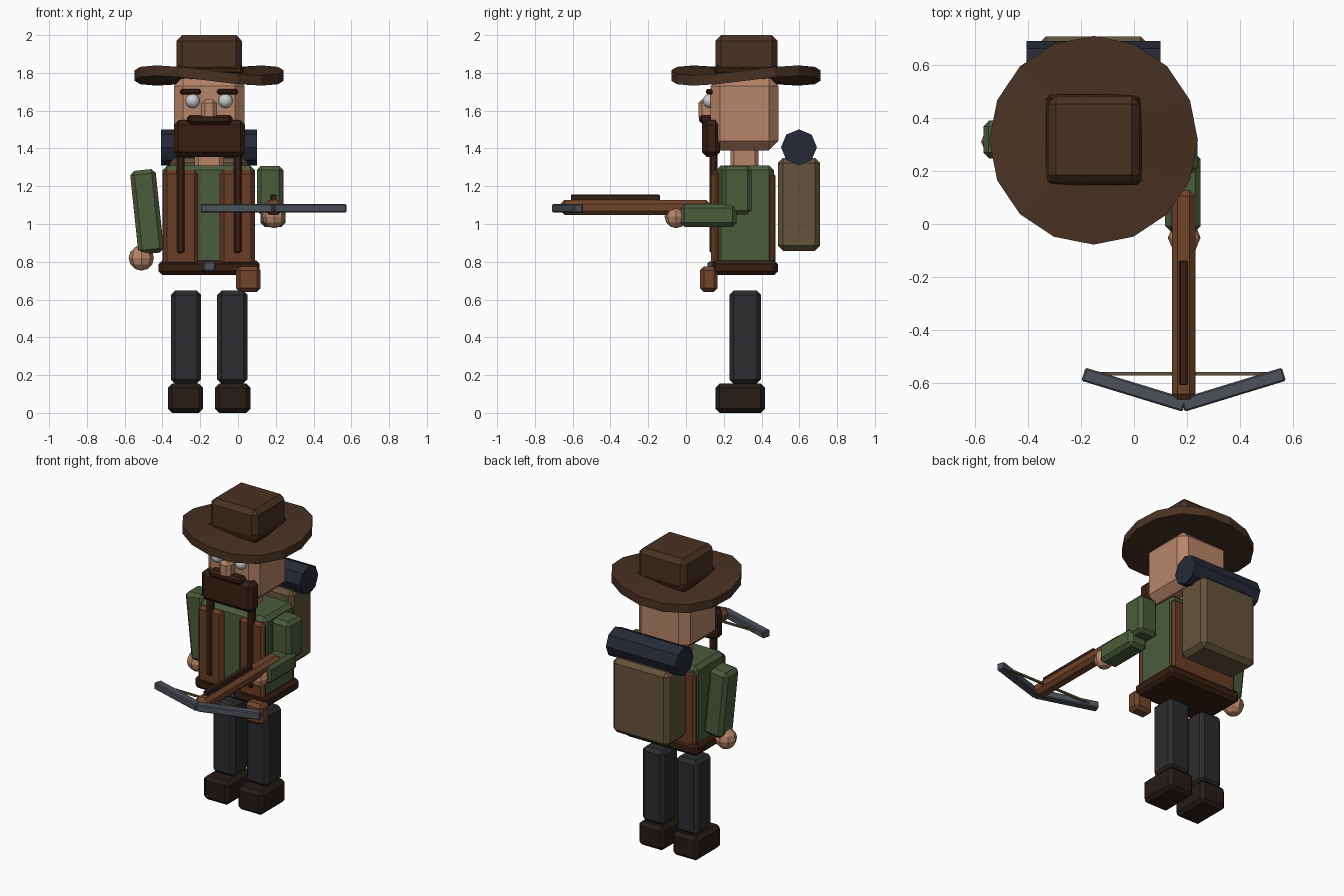
import bpy, bmesh, math
from mathutils import Matrix, Vector

if "Cube" in bpy.data.objects:
    bpy.data.objects.remove(bpy.data.objects["Cube"])


def mat(name, r, g, b):
    m = bpy.data.materials.new(name)
    m.diffuse_color = tuple((c / 255) ** 2.2 for c in (r, g, b)) + (1,)
    m.use_nodes = True
    m.node_tree.nodes["Principled BSDF"].inputs["Base Color"].default_value = m.diffuse_color
    return m


HAT = mat("hat_brown", 74, 53, 40)
DARK = mat("dark_brown", 58, 36, 26)
SKIN = mat("skin", 182, 132, 104)
GREEN = mat("shirt_green", 76, 92, 62)
VEST = mat("vest_leather", 104, 62, 42)
WOOD = mat("wood", 112, 70, 46)
CLOTH = mat("trouser_grey", 48, 48, 50)
BOOT = mat("boot", 42, 34, 28)
PACK = mat("canvas", 100, 84, 62)
ROLL = mat("bedroll_blue", 42, 46, 58)
STEEL = mat("steel", 78, 82, 90)
EYE = mat("eye", 205, 205, 205)
CX = -0.153   # body centre line


def finish(name, bm, m, bevel=0.0):
    if bevel:
        bmesh.ops.bevel(bm, geom=bm.edges[:], offset=bevel, segments=1,
                        affect='EDGES', clamp_overlap=True)
    bmesh.ops.recalc_face_normals(bm, faces=bm.faces[:])
    me = bpy.data.meshes.new(name)
    bm.to_mesh(me)
    bm.free()
    me.materials.append(m)
    ob = bpy.data.objects.new(name, me)
    bpy.context.collection.objects.link(ob)
    return ob


def box(name, x, y, z, m, bevel=0.02):
    """Chamfered box from its extents on each axis."""
    bm = bmesh.new()
    bmesh.ops.create_cube(bm, size=1)
    for v in bm.verts:
        v.co = [(r[0] + r[1]) / 2 + c * (r[1] - r[0]) for r, c in zip((x, y, z), v.co)]
    return finish(name, bm, m, bevel)


def pair(name, x, y, z, m, bevel=0.02):
    """Box on the +x side and its mirror about the body centre line."""
    box(name + "_left", x, y, z, m, bevel)
    box(name + "_right", (2 * CX - x[1], 2 * CX - x[0]), y, z, m, bevel)


def ball(name, p, r, m, seg, rings):
    bm = bmesh.new()
    bmesh.ops.create_uvsphere(bm, u_segments=seg, v_segments=rings, radius=r,
                              matrix=Matrix.Translation(p))
    return finish(name, bm, m)


# Hat: wavy brim and crown
bm = bmesh.new()
bmesh.ops.create_cone(bm, cap_ends=True, cap_tris=True, segments=16,
                      radius1=0.395, radius2=0.395, depth=0.055)
for v in bm.verts:
    r = v.co.xy.length
    v.co.z += 0.026 * (r / 0.395) * math.sin(2 * math.atan2(v.co.y, v.co.x))
    v.co += Vector((CX, 0.317, 1.786))
finish("hat_brim", bm, HAT)
box("hat_crown", (-0.325, 0.02), (0.155, 0.485), (1.79, 2.0), HAT, 0.03)
box("hat_band", (-0.333, 0.028), (0.148, 0.49), (1.79, 1.838), DARK, 0.015)

# Head and face
box("head", (-0.34, 0.035), (0.13, 0.49), (1.39, 1.78), SKIN, 0.05)
box("neck", (-0.23, -0.077), (0.235, 0.385), (1.28, 1.42), SKIN)
box("nose", (-0.195, -0.112), (0.065, 0.16), (1.55, 1.66), SKIN, 0.02)
pair("brow", (-0.11, 0.0), (0.105, 0.145), (1.685, 1.716), DARK, 0.01)
for side, x in (("left", -0.066), ("right", -0.24)):
    e = ball("eye_" + side, (x, 0.127, 1.652), 0.038, EYE, 12, 8)
    e.data.polygons.foreach_set("use_smooth", [True] * len(e.data.polygons))
box("moustache", (-0.27, -0.03), (0.07, 0.14), (1.53, 1.578), DARK, 0.015)
box("beard", (-0.34, 0.037), (0.085, 0.18), (1.355, 1.55), DARK, 0.025)

# Torso, vest, straps, belt
box("torso", (-0.40, 0.09), (0.16, 0.465), (0.78, 1.31), GREEN, 0.025)
pair("vest_front", (-0.095, 0.09), (0.133, 0.185), (0.78, 1.285), VEST, 0.02)
box("vest_back", (-0.395, 0.088), (0.435, 0.475), (0.78, 1.27), VEST, 0.015)
pair("pack_strap", (-0.024, 0.02), (0.125, 0.167), (0.845, 1.39), DARK, 0.01)
box("belt", (-0.42, 0.115), (0.135, 0.487), (0.73, 0.808), DARK, 0.02)
box("buckle", (-0.186, -0.12), (0.115, 0.15), (0.748, 0.802), STEEL, 0.008)
box("belt_pouch", (-0.01, 0.12), (0.075, 0.168), (0.64, 0.775), WOOD, 0.02)

# Legs and boots
pair("leg", (-0.11, 0.05), (0.23, 0.397), (0.155, 0.647), CLOTH, 0.022)
pair("boot", (-0.122, 0.065), (0.155, 0.417), (0.0, 0.155), BOOT, 0.022)

# Hanging arm, tilted slightly
arm = box("hanging_arm", (-0.068, 0.068), (-0.072, 0.072), (-0.222, 0.222), GREEN, 0.022)
arm.data.transform(Matrix.Translation((-0.482, 0.32, 1.065)) @ Matrix.Rotation(math.radians(-6), 4, 'Y'))
ball("hanging_hand", (-0.512, 0.312, 0.82), 0.067, SKIN, 8, 6)

# Aiming arm, bent at the elbow
box("upper_arm", (0.10, 0.24), (0.19, 0.347), (1.05, 1.308), GREEN, 0.022)
box("forearm", (0.118, 0.252), (-0.03, 0.268), (0.985, 1.107), GREEN, 0.022)
ball("aiming_hand", (0.19, -0.052, 1.04), 0.062, SKIN, 8, 6)

# Crossbow: stock, rail, two limbs, string
BX = 0.188
box("bow_stock", (BX - 0.045, BX + 0.045), (-0.665, 0.128), (1.048, 1.128), WOOD, 0.022)
box("bow_rail", (BX - 0.017, BX + 0.017), (-0.61, -0.138), (1.12, 1.155), DARK, 0.005)
for side, s in (("left", 1), ("right", -1)):
    limb = box("bow_limb_" + side, (-0.2, 0.2), (-0.026, 0.026), (-0.023, 0.023), STEEL, 0.006)
    limb.data.transform(Matrix.Translation((BX + s * 0.188, -0.627, 1.083))
                        @ Matrix.Rotation(s * math.radians(17), 4, 'Z'))
box("bow_string", (BX - 0.335, BX + 0.335), (-0.573, -0.561), (1.077, 1.089), PACK, 0)

# Backpack and bedroll
box("backpack", (-0.36, 0.052), (0.486, 0.71), (0.858, 1.35), PACK, 0.027)
bm = bmesh.new()
bmesh.ops.create_cone(bm, cap_ends=True, segments=8, radius1=0.095, radius2=0.095, depth=0.508,
                      matrix=Matrix.Translation((CX, 0.598, 1.406)) @ Matrix.Rotation(math.pi / 2, 4, 'Y'))
finish("bedroll", bm, ROLL)
